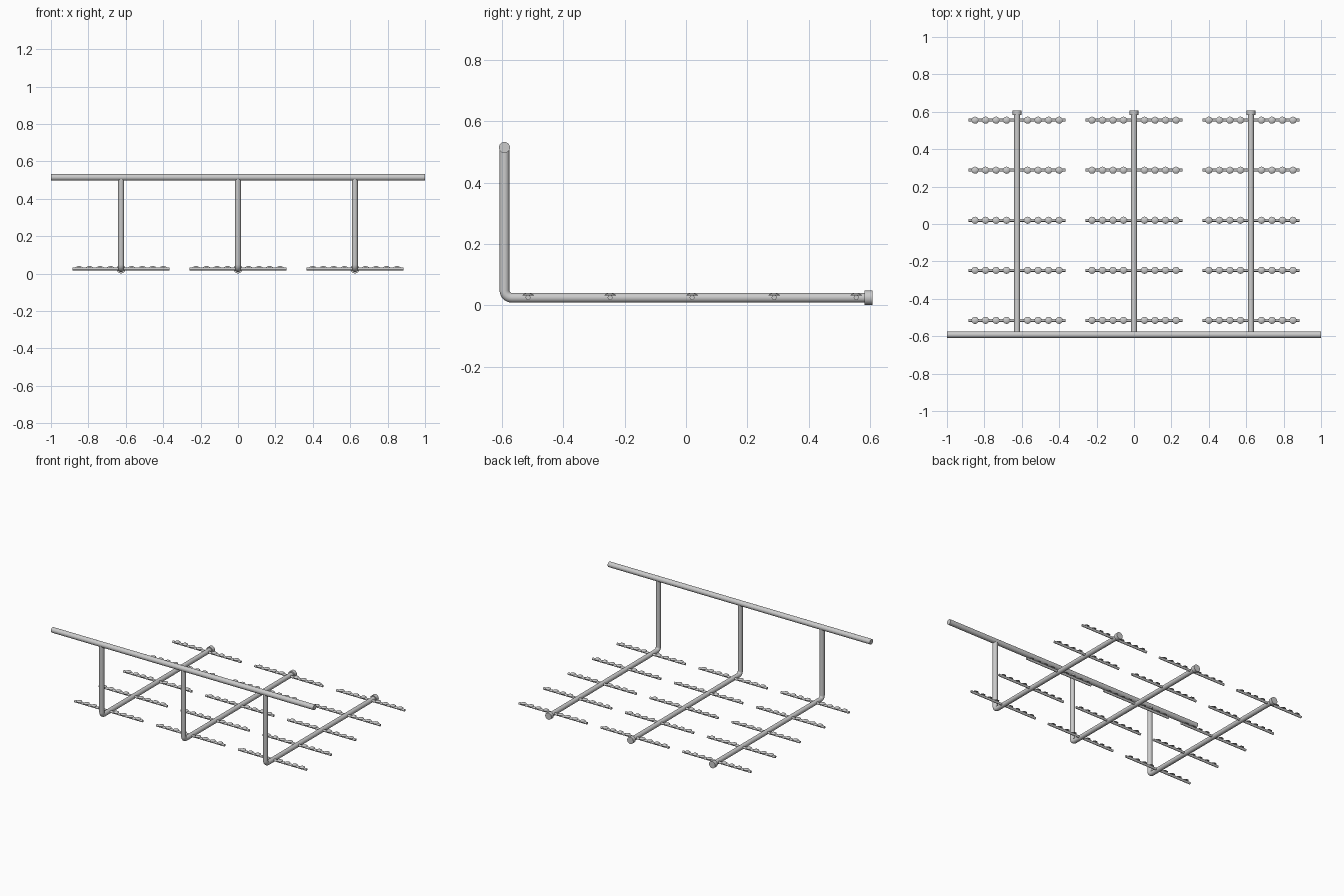
import bpy, bmesh, math
from mathutils import Vector, Matrix

if "Cube" in bpy.data.objects:
    bpy.data.objects.remove(bpy.data.objects["Cube"])

PIPE_R, LAT_Z, HEAD_Y, HEAD_Z = 0.016, 0.025, -0.592, 0.515


def finish(name, bm):
    bmesh.ops.recalc_face_normals(bm, faces=bm.faces)
    me = bpy.data.meshes.new(name)
    bm.to_mesh(me)
    bm.free()
    ob = bpy.data.objects.new(name, me)
    bpy.context.collection.objects.link(ob)
    bpy.context.view_layer.objects.active = ob
    ob.select_set(True)
    bpy.ops.object.shade_smooth_by_angle(angle=math.radians(35))
    ob.select_set(False)
    return ob


def rod(bm, a, b, r, seg=32):
    a, b = Vector(a), Vector(b)
    rot = (b - a).to_track_quat('Z', 'Y').to_matrix().to_4x4()
    bmesh.ops.create_cone(bm, cap_ends=True, segments=seg, radius1=r, radius2=r,
                          depth=(b - a).length,
                          matrix=Matrix.Translation((a + b) / 2) @ rot)


def lathe(bm, profile, centre, seg=20):
    # profile of (radius, height) pairs spun about a vertical axis
    c = Vector(centre)
    verts = [bm.verts.new(c + Vector((r, 0, z))) for r, z in profile]
    edges = [bm.edges.new(p) for p in zip(verts, verts[1:])]
    bmesh.ops.spin(bm, geom=verts + edges, cent=c, axis=(0, 0, 1),
                   angle=2 * math.pi, steps=seg, use_merge=True)
    bmesh.ops.remove_doubles(bm, verts=bm.verts, dist=1e-5)


def bent_pipe(bm, x, seg=32):
    # riser, elbow and lateral as one swept pipe in the YZ plane
    bend = 0.024
    path = [(HEAD_Y, HEAD_Z, 0)]
    for i in range(9):
        t = math.pi / 2 * i / 8
        path.append((HEAD_Y + bend * (1 - math.cos(t)),
                     LAT_Z + bend * (1 - math.sin(t)), t))
    path.append((0.59, LAT_Z, math.pi / 2))
    rings = []
    for y, z, t in path:
        ring = []
        for k in range(seg):
            a = 2 * math.pi * k / seg
            u, v = PIPE_R * math.cos(a), PIPE_R * math.sin(a)
            ring.append(bm.verts.new((x + u, y + v * math.cos(t), z + v * math.sin(t))))
        rings.append(ring)
    for p, q in zip(rings, rings[1:]):
        for k in range(seg):
            n = (k + 1) % seg
            bm.faces.new((p[k], p[n], q[n], q[k]))
    bm.faces.new(rings[0])
    bm.faces.new(rings[-1])


# Header pipe
bm = bmesh.new()
rod(bm, (-1, HEAD_Y, HEAD_Z), (1, HEAD_Y, HEAD_Z), 0.018)
finish("header_pipe", bm)

# Thin domed diffuser cap, underside included
CAP = [(0, 0.0405), (0.008, 0.0395), (0.014, 0.037), (0.019, 0.0335),
       (0.0185, 0.032), (0.013, 0.0350), (0.007, 0.0370), (0, 0.0380)]

for i, x in enumerate((-0.625, 0, 0.625), 1):
    bm = bmesh.new()
    bent_pipe(bm, x)
    finish(f"lateral_pipe_{i}", bm)

    # End cap
    bm = bmesh.new()
    rod(bm, (x, 0.582, LAT_Z), (x, 0.608, LAT_Z), 0.0235)
    finish(f"end_cap_{i}", bm)

    # Cross branches with diffusers on both sides
    for j in range(5):
        y = -0.515 + 0.2675 * j
        bm = bmesh.new()
        rod(bm, (x - 0.26, y, 0.026), (x + 0.26, y, 0.026), 0.008, 20)
        finish(f"branch_{i}_{j + 1}", bm)
        bm = bmesh.new()
        for k in (-4, -3, -2, -1, 1, 2, 3, 4):
            cx = x + 0.0562 * k
            lathe(bm, CAP, (cx, y, 0))
            rod(bm, (cx, y, 0.03), (cx, y, 0.0385), 0.003, 10)
        finish(f"diffusers_{i}_{j + 1}", bm)
